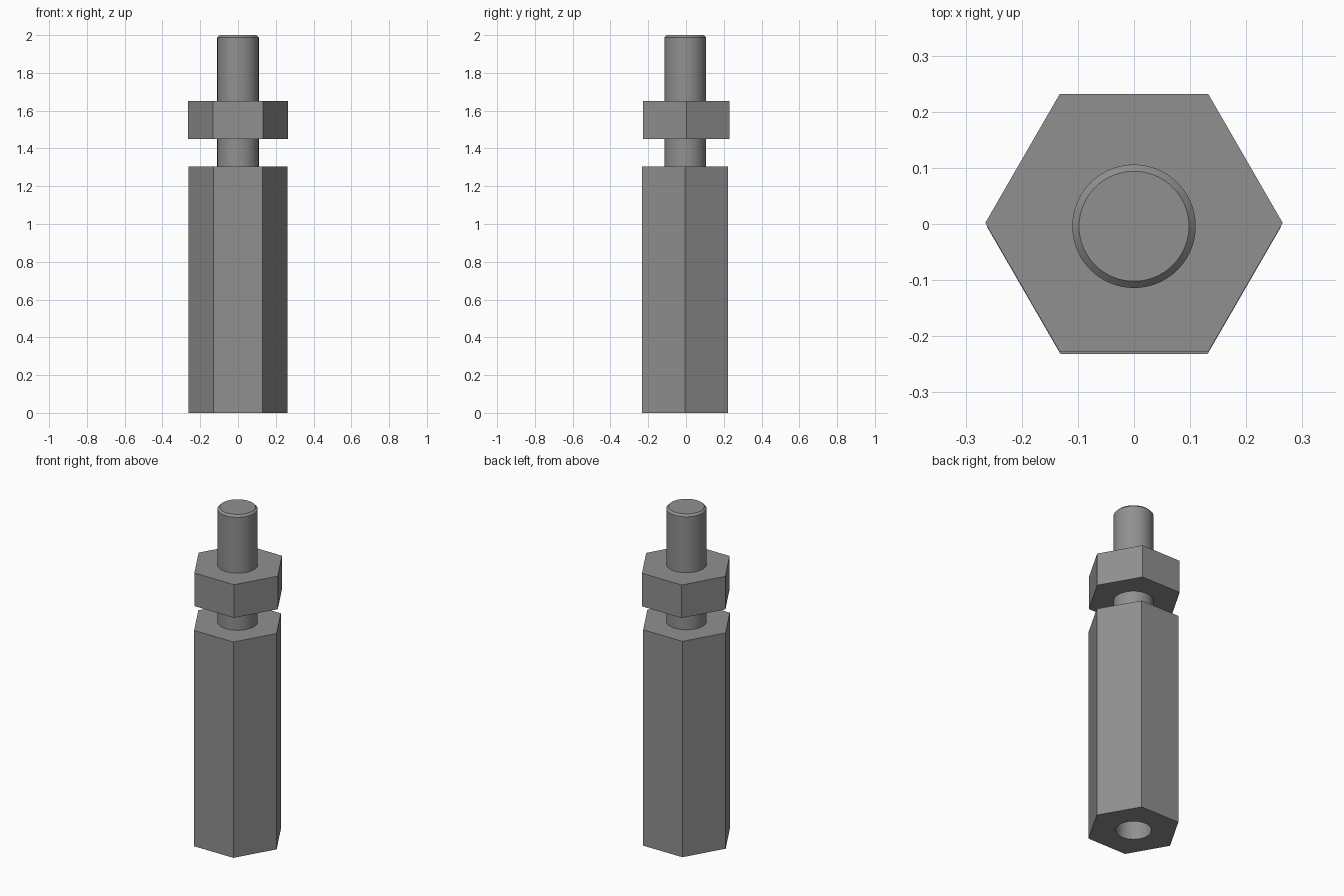
import bpy
import math

cube = bpy.data.objects.get("Cube")
if cube:
    bpy.data.objects.remove(cube, do_unlink=True)

# One grey metal for every part
metal = bpy.data.materials.new("grey metal")
metal.use_nodes = True
GREY = (0.28, 0.28, 0.28, 1.0)
metal.diffuse_color = GREY
metal.node_tree.nodes["Principled BSDF"].inputs["Base Color"].default_value = GREY


def prism(name, sides, radius, z0, z1, y=0.0):
    """Upright prism; a hexagon gets its corners on the x axis."""
    bpy.ops.mesh.primitive_cylinder_add(
        vertices=sides, radius=radius, depth=z1 - z0, location=(0, y, (z0 + z1) / 2))
    obj = bpy.context.object
    obj.name = obj.data.name = name
    obj.rotation_euler.z = math.pi / 2
    bpy.ops.object.transform_apply(location=True, rotation=True, scale=True)
    obj.data.materials.append(metal)
    return obj


def apply_modifier(obj, mod):
    bpy.ops.object.select_all(action='DESELECT')
    obj.select_set(True)
    bpy.context.view_layer.objects.active = obj
    bpy.ops.object.modifier_apply(modifier=mod.name)


def bore(obj, radius, z0, z1, y):
    """Drill a round hole along z."""
    cutter = prism("bore_cutter", 64, radius, z0, z1, y)
    cutter.hide_render = True
    mod = obj.modifiers.new("bore", 'BOOLEAN')
    mod.operation = 'DIFFERENCE'
    mod.solver = 'EXACT'
    mod.object = cutter
    apply_modifier(obj, mod)
    bpy.data.objects.remove(cutter, do_unlink=True)


def smooth(obj):
    bpy.ops.object.select_all(action='DESELECT')
    obj.select_set(True)
    bpy.context.view_layer.objects.active = obj
    bpy.ops.object.shade_smooth_by_angle(angle=math.radians(25))


AXIS_Y = -0.004

# Hexagonal spacer with a blind hole in its foot
body = prism("hex_spacer_body", 6, 0.262, 0.0, 1.305, -0.005)
bore(body, 0.098, -0.1, 0.75, AXIS_Y)

# Round stud with a chamfered tip
stud = prism("stud", 64, 0.11, 1.25, 2.0, AXIS_Y)
for v in stud.data.vertices:
    v.select = v.co.z > 1.9
weights = stud.data.attributes.new("bevel_weight_edge", 'FLOAT', 'EDGE')
for e in stud.data.edges:
    if all(stud.data.vertices[i].co.z > 1.9 for i in e.vertices):
        weights.data[e.index].value = 1.0
chamfer = stud.modifiers.new("chamfer", 'BEVEL')
chamfer.limit_method = 'WEIGHT'
chamfer.width = 0.012
chamfer.segments = 1
apply_modifier(stud, chamfer)

# Loose hexagonal nut on the stud
nut = prism("hex_nut", 6, 0.265, 1.45, 1.65, 0.002)
bore(nut, 0.109, 1.3, 1.8, AXIS_Y)

for part in (body, stud, nut):
    smooth(part)
